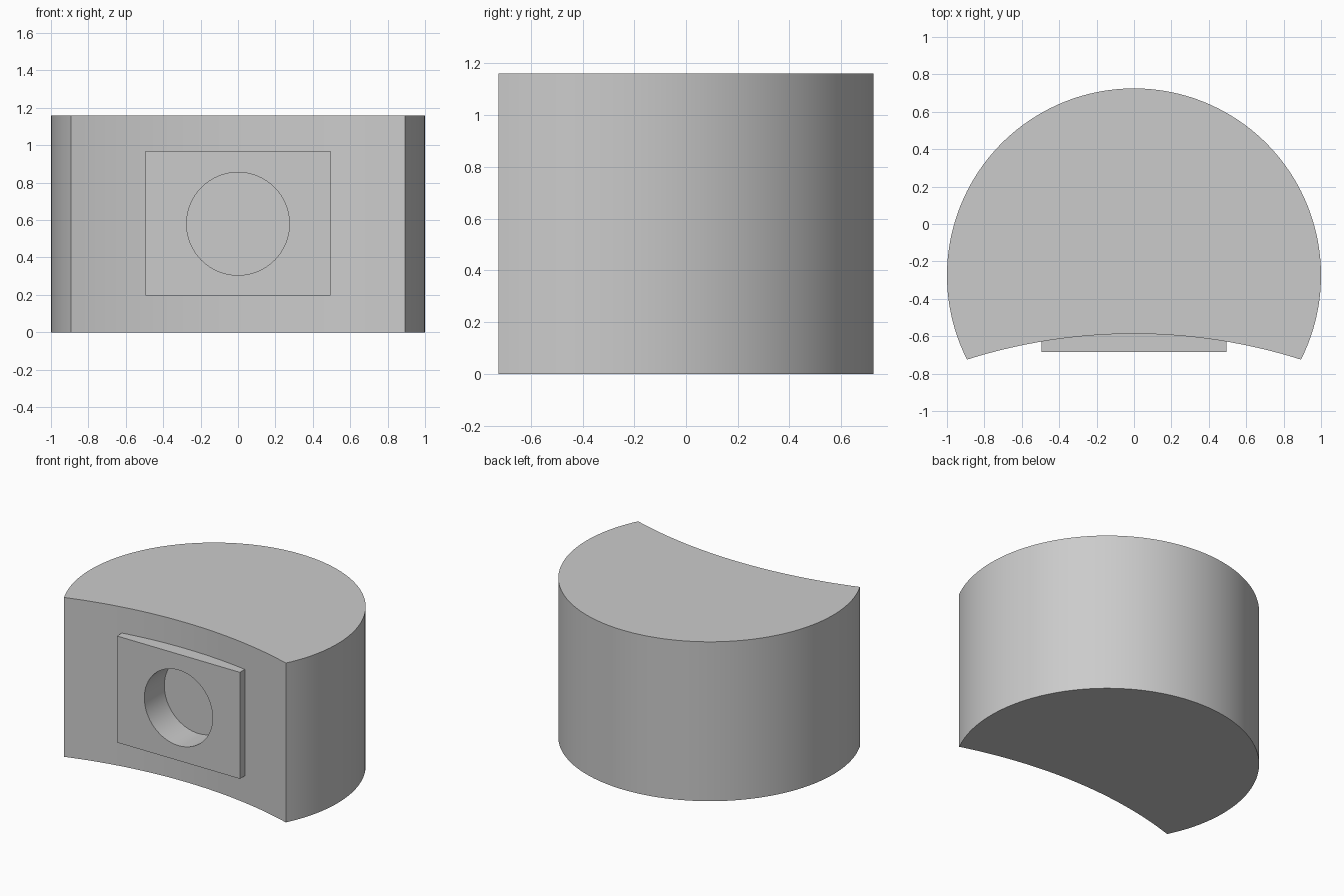
import bpy, bmesh, math
from mathutils import Matrix

old = bpy.data.objects.get("Cube")
if old:
    bpy.data.objects.remove(old, do_unlink=True)

HEIGHT = 1.16
MID_Z = 0.58
FACE_Y = -0.685      # front of the plate
HOLE_DEPTH = 0.23

grey = bpy.data.materials.new("plain grey")
grey.use_nodes = True
colour = (0.6, 0.6, 0.6, 1)
grey.diffuse_color = colour
grey.node_tree.nodes["Principled BSDF"].inputs["Base Color"].default_value = colour


def add_object(name, bm):
    bmesh.ops.recalc_face_normals(bm, faces=bm.faces)
    mesh = bpy.data.meshes.new(name)
    bm.to_mesh(mesh)
    bm.free()
    mesh.materials.append(grey)
    obj = bpy.data.objects.new(name, mesh)
    bpy.context.collection.objects.link(obj)
    return obj


def arc(cy, radius, start, end, steps):
    """Points on an arc centred on x = 0."""
    angles = [start + (end - start) * i / steps for i in range(steps + 1)]
    return [(radius * math.cos(a), cy + radius * math.sin(a)) for a in angles]


def apply_boolean(target, tool, operation):
    mod = target.modifiers.new(operation.lower(), 'BOOLEAN')
    mod.operation = operation
    mod.solver = 'EXACT'
    mod.object = tool
    bpy.context.view_layer.objects.active = target
    bpy.ops.object.modifier_apply(modifier=mod.name)
    bpy.data.objects.remove(tool, do_unlink=True)


# Body: round back and sides, shallow concave front
corner_x, corner_y, centre_y = 0.893, -0.725, -0.275
dip = -0.587 - corner_y
hollow_radius = (corner_x ** 2 + dip ** 2) / (2 * dip)
hollow_y = -0.587 - hollow_radius
a = math.atan2(corner_y - centre_y, corner_x)
b = math.atan2(corner_y - hollow_y, corner_x)
outline = arc(centre_y, 1.0, a, math.pi - a, 96)
outline += arc(hollow_y, hollow_radius, math.pi - b, b, 32)[1:-1]

bm = bmesh.new()
base = bm.faces.new([bm.verts.new((x, y, 0)) for x, y in outline])
extruded = bmesh.ops.extrude_face_region(bm, geom=[base], use_keep_orig=True)["geom"]
top = [v for v in extruded if isinstance(v, bmesh.types.BMVert)]
bmesh.ops.translate(bm, verts=top, vec=(0, 0, HEIGHT))
body = add_object("body", bm)

# Flat rectangular plate set into the hollow front
bm = bmesh.new()
plate_depth = 0.18
bmesh.ops.create_cube(bm, size=1, matrix=Matrix.Translation(
    (0, FACE_Y + plate_depth / 2, MID_Z + 0.003)) @ Matrix.Diagonal((0.99, plate_depth, 0.775, 1)))
apply_boolean(body, add_object("front_plate", bm), 'UNION')

# Round blind hole through the plate
bm = bmesh.new()
bmesh.ops.create_cone(bm, cap_ends=True, segments=64, radius1=0.275, radius2=0.275,
                      depth=2 * HOLE_DEPTH,
                      matrix=Matrix.Translation((0, FACE_Y, MID_Z)) @ Matrix.Rotation(math.pi / 2, 4, 'X'))
hole = add_object("hole_cutter", bm)
hole.hide_render = True
apply_boolean(body, hole, 'DIFFERENCE')

bpy.ops.object.select_all(action='DESELECT')
body.select_set(True)
bpy.context.view_layer.objects.active = body
bpy.ops.object.shade_smooth_by_angle(angle=math.radians(30))
